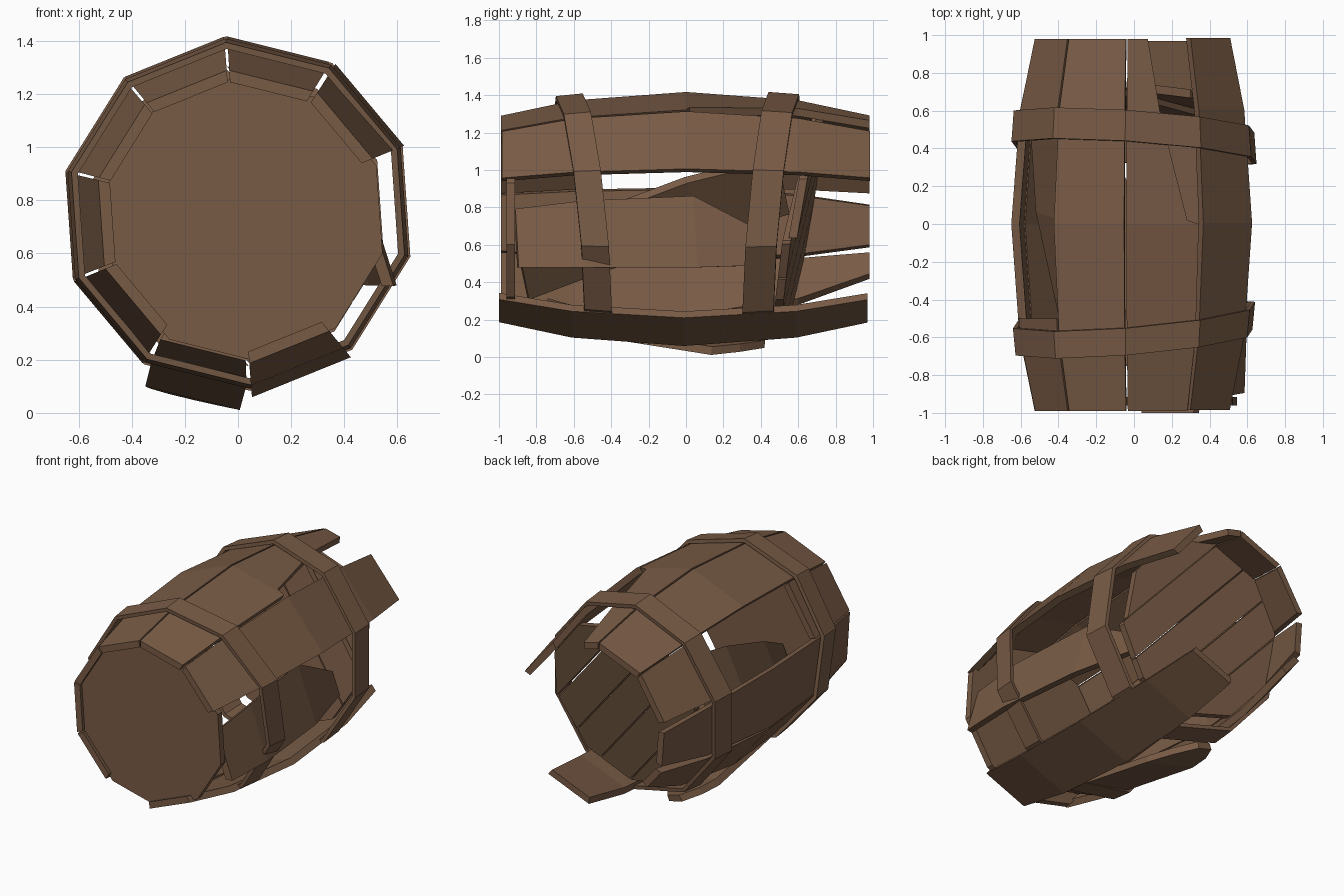
import bpy, bmesh, math
from mathutils import Matrix, Vector

if "Cube" in bpy.data.objects:
    bpy.data.objects.remove(bpy.data.objects["Cube"])

CZ = 0.75           # height of the barrel axis
STEP, START = 36, 94
wood = bpy.data.materials.new("brown_wood")
wood.diffuse_color = (0.19, 0.105, 0.06, 1)
wood.use_nodes = True
wood.node_tree.nodes["Principled BSDF"].inputs["Base Color"].default_value = wood.diffuse_color


def finish(name, bm):
    bmesh.ops.recalc_face_normals(bm, faces=bm.faces)
    me = bpy.data.meshes.new(name)
    bm.to_mesh(me)
    bm.free()
    me.materials.append(wood)
    ob = bpy.data.objects.new(name, me)
    bpy.context.collection.objects.link(ob)
    return ob


def radius(y):
    # bulging barrel outline
    pts = [(0, 0.67), (0.6, 0.625), (1.0, 0.54)]
    a = abs(y)
    for (y0, r0), (y1, r1) in zip(pts, pts[1:]):
        if a <= y1:
            return r0 + (r1 - r0) * (a - y0) / (y1 - y0)
    return 0.54


def polar(r, deg):
    a = math.radians(deg)
    return Vector((r * math.cos(a), 0, CZ + r * math.sin(a)))


def loft(name, rings, closed=False, matrix=None):
    # joins four-sided sections into one solid
    bm = bmesh.new()
    vs = [[bm.verts.new(p) for p in ring] for ring in rings]
    n = len(vs)
    for i in range(n if closed else n - 1):
        a, b = vs[i], vs[(i + 1) % n]
        for j in range(4):
            k = (j + 1) % 4
            bm.faces.new((a[j], a[k], b[k], b[j]))
    if not closed:
        bm.faces.new(vs[0])
        bm.faces.new(vs[-1])
    if matrix:
        bm.transform(matrix)
    return finish(name, bm)


FULL = [(y, 0.015, 0.985) for y in (-0.99, -0.6, 0, 0.6, 0.98)]


def stave(name, i, stations=FULL, matrix=None, thick=0.045):
    # stations: y, left edge, right edge (fractions of the full width)
    a0 = START - STEP * i
    rings = []
    for y, f0, f1 in stations:
        ring = []
        for t, f in ((0, f0), (0, f1), (thick, f1), (thick, f0)):
            r = radius(y) - t
            p = polar(r, a0).lerp(polar(r, a0 - STEP), f)
            p.y = y
            ring.append(p)
        rings.append(ring)
    return loft(name, rings, matrix=matrix)


def turn(p, degrees, axis):
    return (Matrix.Translation(p) @ Matrix.Rotation(math.radians(degrees), 4, axis)
            @ Matrix.Translation(-Vector(p)))


# staves still in place
stave("top_left_stave", 9)
stave("lower_right_stave", 4, matrix=Matrix.Translation((0, -0.01, -0.025)))
stave("upper_right_stave", 1, matrix=Matrix.Translation((0.008, 0.005, 0)))

# left staves worn narrow at the back
stave("lower_left_stave", 6, FULL[:3] + [(0.6, .2, .985), (0.98, .5, .985)])
stave("left_stave", 7, FULL[:3] + [(0.6, .05, .92), (0.98, .12, .8)])

# top stave split away at the back
stave("split_top_stave", 0, FULL[:2] + [(0, .015, .97), (0.02, .015, .82),
      (0.4, .015, .6), (0.6, .015, .48), (0.98, .015, .34)])

# upper left stave: both ends still held by the hoops
stave("upper_left_stave_front", 8, FULL[:2] + [(-0.5, .015, .985)])
stave("upper_left_stave_back", 8, [(0.48, .015, .985)] + FULL[3:])

# loose stave lying inside against the left wall
stave("loose_inner_stave", 8, FULL[:3] + [(0.5, .015, .985)],
      turn((-0.45, 0.98, 1.05), 8, 'Z') @ turn((-0.45, 0.98, 1.05), 17, 'X'))

# right stave fallen into the barrel
m = (Matrix.Translation((0.03, 0.06, -0.13))
     @ turn((0.58, -0.95, CZ), 10, 'Z') @ turn((0.6, 0, CZ - 0.05), -14, 'Y'))
stave("fallen_stave", 2, [(-0.95, .015, .985), (-0.6, .015, .985),
      (0, .015, .985), (0.42, .55, .95)], m)

# bottom stave snapped and hanging down behind the front hoop
stave("snapped_bottom_stave", 5, [(-0.9, .03, .985), (-0.6, .03, .985),
      (0, .1, .985), (0.15, .3, .95), (0.28, .55, .8)],
      Matrix.Translation((0, 0.15, 0.012)) @ turn((0, -0.99, 0.21), -5.4, 'X'))


# hoops, slightly skewed on the barrel
def hoop(name, y, width, kx, kz, thick=0.025):
    rings = []
    for i in range(10):
        ring = []
        for s, t in ((-1, 0), (1, 0), (1, thick), (-1, thick)):
            yy = y + s * width / 2
            p = polar(radius(yy) + 0.027 - t, START - STEP * i)
            p.y = yy + kx * p.x + kz * (p.z - CZ)
            ring.append(p)
        rings.append(ring)
    loft(name, rings, closed=True)


hoop("front_hoop", -0.555, 0.145, 0.085, -0.10)
hoop("back_hoop", 0.46, 0.165, -0.07, 0.09)


# lids: a ten-sided disc, optionally cut to one plank
def lid(name, centre, r, kx=0, kz=0, cut=None, thick=0.045):
    bm = bmesh.new()
    ring = [bm.verts.new(polar(r, START - STEP * i) - Vector((0, 0, CZ)))
            for i in range(10)]
    f = bm.faces.new(ring)
    new = bmesh.ops.extrude_face_region(bm, geom=[f])['geom']
    bmesh.ops.translate(bm, vec=(0, thick, 0),
                        verts=[v for v in new if isinstance(v, bmesh.types.BMVert)])
    n = Vector((0.75, 0, 0.66)).normalized()
    if cut:
        for d, s in ((cut[0], -1), (cut[1], 1)):
            bmesh.ops.bisect_plane(
                bm, geom=bm.verts[:] + bm.edges[:] + bm.faces[:],
                plane_co=n * d, plane_no=n * s, clear_outer=True)
            bmesh.ops.holes_fill(bm, edges=[e for e in bm.edges if e.is_boundary])
    for v in bm.verts:
        v.co.y += kx * v.co.x + kz * v.co.z
        v.co += Vector(centre)
    finish(name, bm)


lid("front_lid", (0.025, -0.96, CZ - 0.02), 0.535)

# back lid pushed in and tilted, made of planks
w = 0.225
for k in range(5):
    d = -2.5 * w + k * w
    lid(f"back_lid_plank_{k}", (0, 0.58 + (0.03 if k == 4 else 0), CZ - 0.01),
        0.565, -0.08, 0.17, (d + 0.004, d + w - 0.004))
